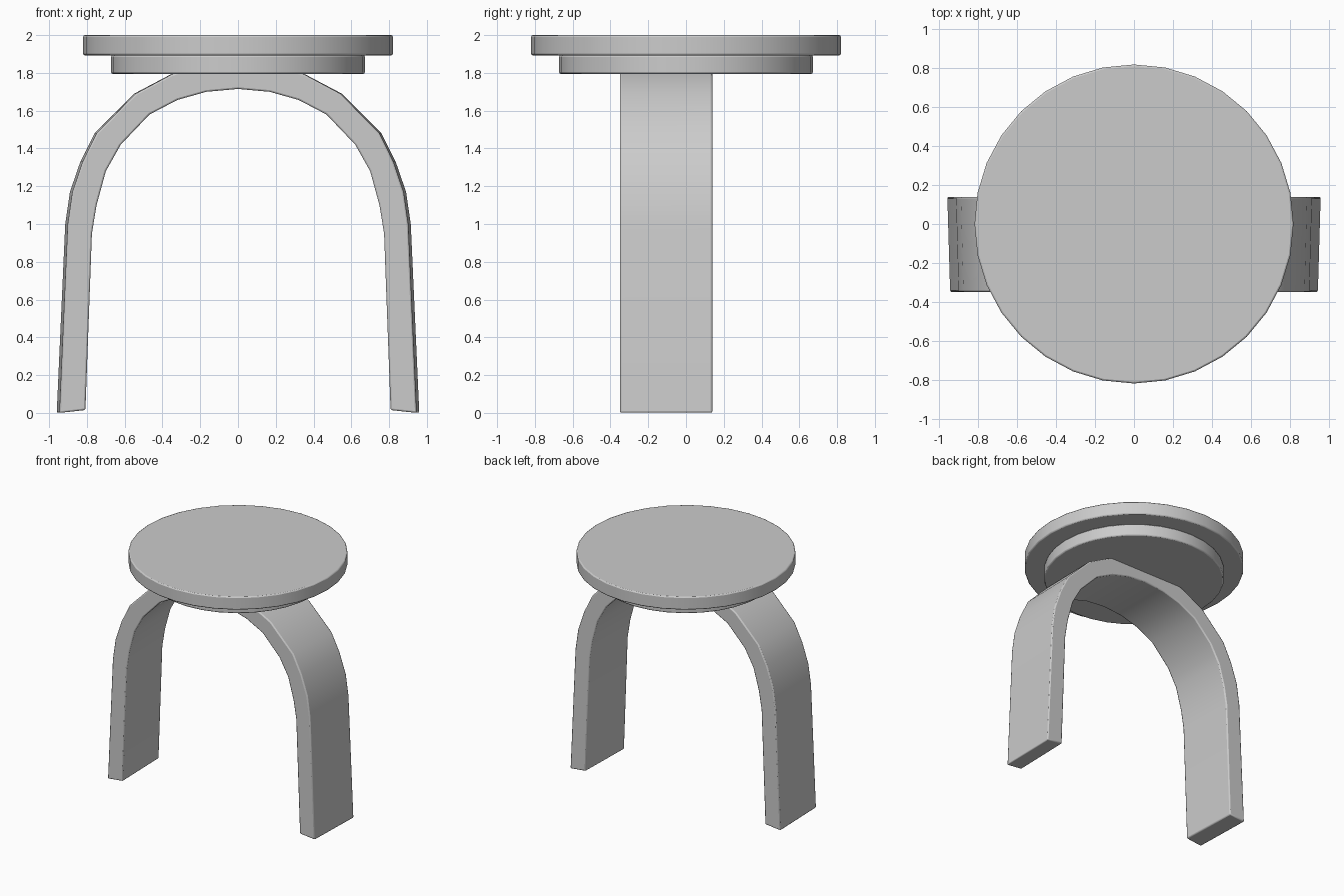
import bpy
import bmesh
from math import radians

cube = bpy.data.objects.get("Cube")
if cube:
    bpy.data.objects.remove(cube, do_unlink=True)

# One plain grey for the whole stool
grey = bpy.data.materials.new("plain grey")
grey.use_nodes = True
colour = (0.6, 0.6, 0.6, 1)
grey.diffuse_color = colour
grey.node_tree.nodes["Principled BSDF"].inputs["Base Color"].default_value = colour


def finish(name, bm):
    """Turn a bmesh into a softly bevelled, smooth-shaded object."""
    bmesh.ops.recalc_face_normals(bm, faces=bm.faces)
    mesh = bpy.data.meshes.new(name)
    bm.to_mesh(mesh)
    bm.free()
    mesh.materials.append(grey)
    obj = bpy.data.objects.new(name, mesh)
    bpy.context.collection.objects.link(obj)
    bevel = obj.modifiers.new("soft edges", 'BEVEL')
    bevel.width = 0.009
    bevel.segments = 2
    bevel.limit_method = 'ANGLE'
    bevel.angle_limit = radians(50)
    bpy.ops.object.select_all(action='DESELECT')
    obj.select_set(True)
    bpy.context.view_layer.objects.active = obj
    bpy.ops.object.shade_smooth_by_angle(angle=radians(40))
    return obj


def disc(name, radius, bottom, top):
    bm = bmesh.new()
    bmesh.ops.create_cone(bm, cap_ends=True, segments=32, radius1=radius,
                          radius2=radius, depth=top - bottom)
    bmesh.ops.translate(bm, verts=bm.verts, vec=(0, 0, (top + bottom) / 2))
    finish(name, bm)


# Seat and the smaller disc beneath it
disc("seat", 0.82, 1.893, 2.0)
disc("seat_base", 0.672, 1.795, 1.893)

# Bent leg strip: outer and inner half profiles, foot to crown
outer = [(0.96, 0), (0.915, 1.0), (0.89, 1.17), (0.835, 1.33), (0.76, 1.48),
         (0.55, 1.69), (0.36, 1.79), (0.19, 1.85), (0, 1.865)]
inner = [(0.82, 0.015), (0.785, 0.95), (0.76, 1.1), (0.71, 1.28), (0.63, 1.42),
         (0.475, 1.58), (0.325, 1.657), (0.17, 1.7), (0, 1.715)]


def full_arch(half):
    return half + [(-x, z) for x, z in reversed(half[:-1])]


# The arch is slightly narrower at the front edge than at the back
bm = bmesh.new()
rows = []
for (ox, oz), (ix, iz) in zip(full_arch(outer), full_arch(inner)):
    corners = ((ox * 0.985, -0.35, oz), (ox, 0.14, oz),
               (ix, 0.14, iz), (ix * 0.985, -0.35, iz))
    rows.append([bm.verts.new(c) for c in corners])
for a, b in zip(rows, rows[1:]):
    for i in range(4):
        j = (i + 1) % 4
        bm.faces.new((a[i], a[j], b[j], b[i]))
bm.faces.new(rows[0])
bm.faces.new(rows[-1])
finish("leg_arch", bm)
